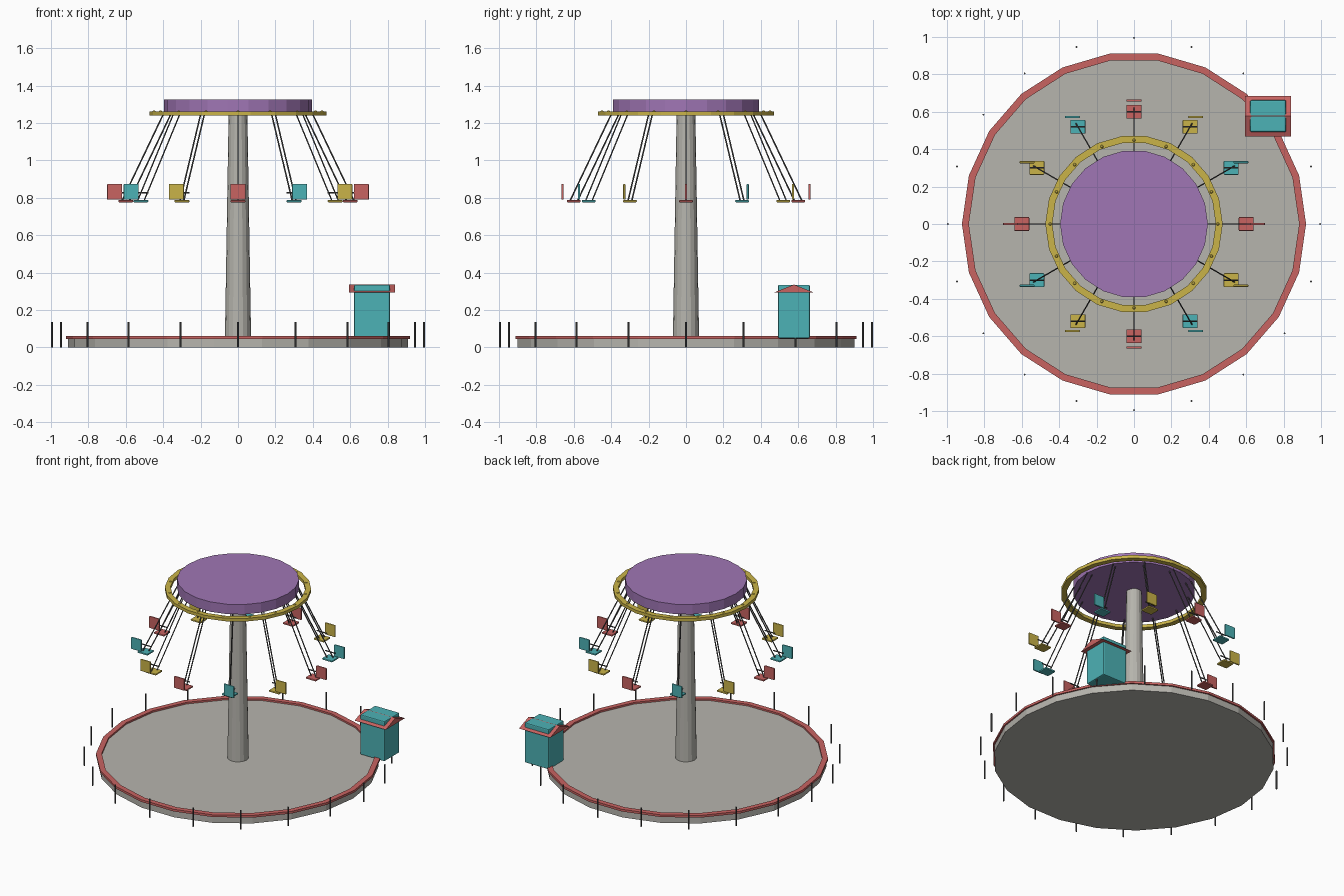
import bpy, bmesh, math
from mathutils import Vector

cube = bpy.data.objects.get("Cube")
if cube:
    bpy.data.objects.remove(cube, do_unlink=True)


def material(name, rgb):
    m = bpy.data.materials.new(name)
    m.use_nodes = True
    colour = (*rgb, 1)
    m.diffuse_color = colour
    m.node_tree.nodes["Principled BSDF"].inputs["Base Color"].default_value = colour
    return m


STONE = material("stone grey", (.47, .46, .42))
RED = material("soft red", (.58, .125, .12))
TEAL = material("teal", (.073, .445, .465))
YELLOW = material("mustard yellow", (.59, .456, .065))
PURPLE = material("purple", (.35, .18, .46))
STEEL = material("dark steel", (.09, .09, .09))


def finish(name, bm, mat):
    bmesh.ops.recalc_face_normals(bm, faces=bm.faces)
    mesh = bpy.data.meshes.new(name)
    bm.to_mesh(mesh)
    bm.free()
    mesh.materials.append(mat)
    obj = bpy.data.objects.new(name, mesh)
    bpy.context.collection.objects.link(obj)
    return obj


def lathe(name, mat, profile, sides, closed=False):
    """Turn (radius, z) points around the z axis; caps open profiles."""
    bm = bmesh.new()
    rings = []
    for r, z in profile:
        rings.append([bm.verts.new((r * math.cos(a), r * math.sin(a), z))
                      for a in (math.tau * i / sides for i in range(sides))])
    pairs = list(zip(rings, rings[1:]))
    if closed:
        pairs.append((rings[-1], rings[0]))
    else:
        bm.faces.new(rings[0])
        bm.faces.new(rings[-1])
    for low, high in pairs:
        for i in range(sides):
            j = (i + 1) % sides
            bm.faces.new((low[i], low[j], high[j], high[i]))
    return finish(name, bm, mat)


def box(name, mat, centre, size, bevel=0.0):
    bm = bmesh.new()
    bmesh.ops.create_cube(bm, size=1)
    bmesh.ops.scale(bm, vec=size, verts=bm.verts)
    bmesh.ops.translate(bm, vec=centre, verts=bm.verts)
    obj = finish(name, bm, mat)
    if bevel:
        mod = obj.modifiers.new("soft edges", 'BEVEL')
        mod.width = bevel
        mod.segments = 2
    return obj


def rod(name, mat, start, end, radius, sides=8):
    start, end = Vector(start), Vector(end)
    axis = end - start
    bm = bmesh.new()
    bmesh.ops.create_cone(bm, cap_ends=True, segments=sides, radius1=radius,
                          radius2=radius, depth=axis.length)
    bmesh.ops.rotate(bm, verts=bm.verts,
                     matrix=axis.to_track_quat('Z', 'Y').to_matrix())
    bmesh.ops.translate(bm, vec=(start + end) / 2, verts=bm.verts)
    return finish(name, bm, mat)


def polar(r, angle, z):
    return Vector((r * math.cos(angle), r * math.sin(angle), z))


# Platform with its rim, tapered mast and canopy
lathe("platform", STONE, [(.91, 0), (.91, .05)], 22)
lathe("platform_rim", RED, [(.883, .046), (.92, .046), (.92, .062), (.883, .062)], 22, True)
lathe("mast", STONE, [(.07, .05), (.05, 1.256)], 16)
lathe("canopy", PURPLE, [(.395, 1.255), (.395, 1.325)], 22)
lathe("canopy_ring", YELLOW, [(.437, 1.24), (.474, 1.24), (.474, 1.262), (.437, 1.262)], 22, True)

# Bulbs set into the ring
for i in range(16):
    bm = bmesh.new()
    bmesh.ops.create_uvsphere(bm, u_segments=8, v_segments=6, radius=.01)
    bmesh.ops.translate(bm, vec=polar(.448, math.tau * i / 16, 1.257), verts=bm.verts)
    finish("ring_bulb", bm, YELLOW)

# Twelve hanging seats, all facing the same way
for i in range(12):
    angle = math.tau * i / 12
    mat = (RED, TEAL, YELLOW)[i % 3]
    seat = polar(.60, angle, .782)
    box("seat_pan", mat, seat, (.08, .074, .012), .004)
    box("seat_back", mat, polar(.66, angle, .832), (.08, .012, .084), .004)
    bar = Vector((.04, 0, 0))
    middle = seat + Vector((0, 0, .046))
    rod("lap_bar", STEEL, middle - bar, middle + bar, .004)
    for offset in (-.02, .02):
        rod("seat_cable", STEEL, polar(.375 + offset, angle, 1.256),
            polar(.60 + offset, angle, .784), .004, 6)

# Fence posts around the platform
for i in range(20):
    a = math.tau * i / 20
    rod("fence_post", STEEL, polar(.995, a, 0), polar(.995, a, .135), .005)

# Ticket booth with a gabled roof
box("booth_body", TEAL, (.717, .577, .192), (.192, .17, .286), .007)
bm = bmesh.new()
ends = [[bm.verts.new((x, y, z)) for y, z in ((.468, .293), (.685, .293), (.577, .336))]
        for x in (.594, .84)]
for end in ends:
    bm.faces.new(end)
for i in range(3):
    j = (i + 1) % 3
    bm.faces.new((ends[0][i], ends[0][j], ends[1][j], ends[1][i]))
finish("booth_roof", bm, RED)
